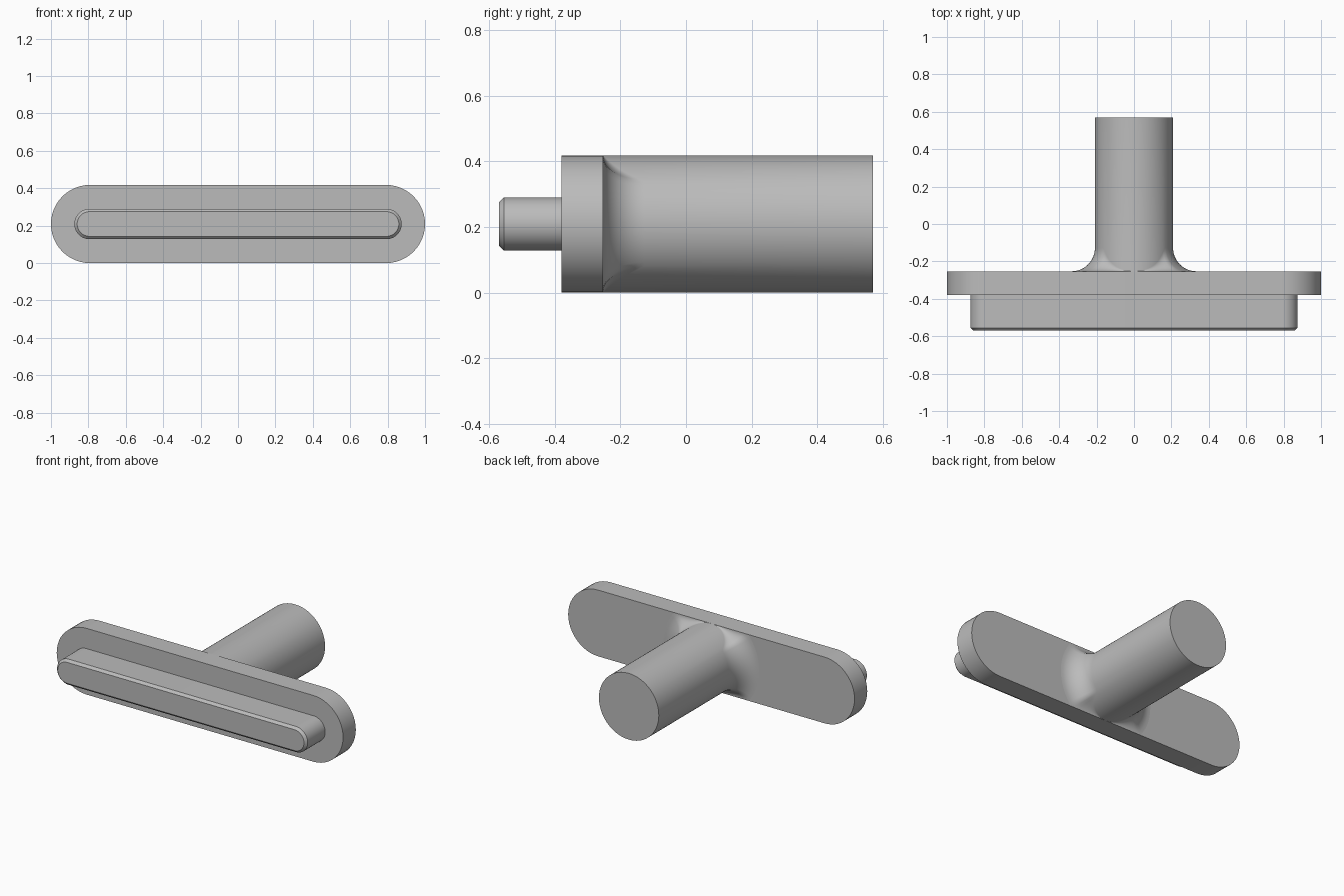
import bpy, bmesh, math

cube = bpy.data.objects.get("Cube")
if cube:
    bpy.data.objects.remove(cube, do_unlink=True)

R = 0.209          # post radius, also half the flange height
BACK = -0.253      # back face of the flange
FILLET = 0.125
SEGMENTS = 96

grey = bpy.data.materials.new("plain grey")
grey.use_nodes = True
colour = (0.5, 0.5, 0.5, 1)
grey.diffuse_color = colour
grey.node_tree.nodes["Principled BSDF"].inputs["Base Color"].default_value = colour


def stadium(half_width, radius, y, steps=24):
    """Slot outline in the xz plane, centred on the post axis."""
    points = []
    for side in (1, -1):
        for i in range(steps + 1):
            a = math.pi * (i / steps - 0.5)
            points.append((side * (half_width - radius + radius * math.cos(a)),
                           y, R + side * radius * math.sin(a)))
    return points


def loft(name, rings):
    """Skin a stack of equal rings and cap both ends."""
    bm = bmesh.new()
    rows = [[bm.verts.new(p) for p in ring] for ring in rings]
    count = len(rows[0])
    for low, high in zip(rows, rows[1:]):
        for i in range(count):
            j = (i + 1) % count
            bm.faces.new((low[i], low[j], high[j], high[i]))
    bm.faces.new(rows[0])
    bm.faces.new(rows[-1])
    bmesh.ops.remove_doubles(bm, verts=bm.verts, dist=0.00001)
    bmesh.ops.recalc_face_normals(bm, faces=bm.faces)
    mesh = bpy.data.meshes.new(name)
    bm.to_mesh(mesh)
    bm.free()
    mesh.materials.append(grey)
    obj = bpy.data.objects.new(name, mesh)
    bpy.context.collection.objects.link(obj)
    bpy.ops.object.select_all(action='DESELECT')
    obj.select_set(True)
    bpy.context.view_layer.objects.active = obj
    bpy.ops.object.shade_smooth_by_angle(angle=math.radians(30))
    return obj


def fillet_size(angle):
    """Fillet shrinks so that it never passes the flange edge."""
    s = abs(math.sin(angle))
    return min(FILLET, R / s - R) if s > 0.01 else FILLET


def post_ring(t):
    ring = []
    for i in range(SEGMENTS):
        a = 2 * math.pi * i / SEGMENTS
        e = fillet_size(a)
        r = R + e * (1 - math.sin(t))
        ring.append((r * math.cos(a), BACK + e * (1 - math.cos(t)), R + r * math.sin(a)))
    return ring


# Flange plate
loft("flange", [stadium(1, R, -0.38), stadium(1, R, BACK)])

# Front tongue with chamfered front edge
loft("tongue", [stadium(0.86, 0.066, -0.57), stadium(0.875, 0.081, -0.555),
                stadium(0.875, 0.081, -0.38)])

# Round post blended into the flange
rings = [post_ring(math.pi / 2 * k / 12) for k in range(13)]
rings.append([(x, 0.57, z) for x, y, z in rings[-1]])
loft("post", rings)
